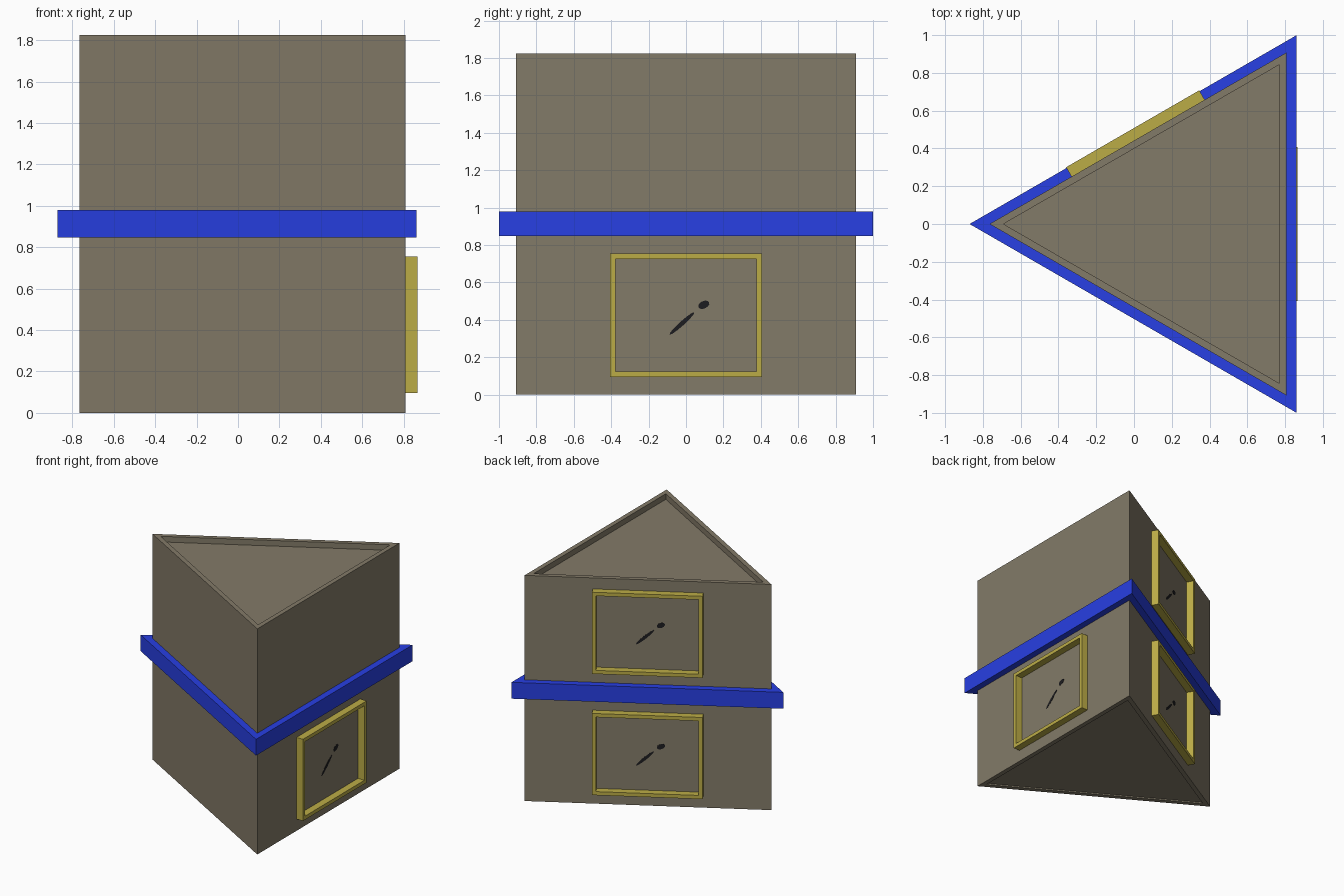
import bpy, bmesh, math
from mathutils import Matrix

if "Cube" in bpy.data.objects:
    bpy.data.objects.remove(bpy.data.objects["Cube"])

CX = 0.284           # centroid of the triangular plan
WALL_R = 0.5245      # inradius of the walls
BAND_R = 0.5773      # inradius of the band


def material(name, rgb):
    m = bpy.data.materials.new(name)
    m.diffuse_color = (*rgb, 1)
    m.use_nodes = True
    m.node_tree.nodes["Principled BSDF"].inputs["Base Color"].default_value = m.diffuse_color
    return m


STONE = material("grey brown", (0.226, 0.196, 0.138))
BLUE = material("blue", (0.021, 0.050, 0.77))
YELLOW = material("mustard", (0.50, 0.415, 0.062))
BLACK = material("black", (0.012, 0.012, 0.014))


def finish(name, bm, mat):
    bmesh.ops.recalc_face_normals(bm, faces=bm.faces[:])
    me = bpy.data.meshes.new(name)
    bm.to_mesh(me)
    bm.free()
    me.materials.append(mat)
    ob = bpy.data.objects.new(name, me)
    bpy.context.collection.objects.link(ob)
    return ob


def prism(name, inradius, z0, z1, mat, rim=0, top=0, bottom=0):
    """Triangular prism; optional rim width with recessed ends."""
    def ring(r, z):
        return [bm.verts.new((CX + 2 * r * math.cos(a), 2 * r * math.sin(a), z))
                for a in (math.pi, -math.pi / 3, math.pi / 3)]
    bm = bmesh.new()
    rings = [ring(inradius, z0), ring(inradius, z1)]
    if rim:
        r = inradius - rim
        rings = ([ring(r, z0 + bottom), ring(r, z0)] + rings
                 + [ring(r, z1), ring(r, z1 - top)])
    for a, b in zip(rings, rings[1:]):
        for i in range(3):
            j = (i + 1) % 3
            bm.faces.new((a[i], a[j], b[j], b[i]))
    bm.faces.new(rings[0])
    bm.faces.new(rings[-1])
    return finish(name, bm, mat)


def on_wall(angle, z):
    """Local frame on a wall: x outward, y to the right, z up."""
    return (Matrix.Translation((CX, 0, z)) @ Matrix.Rotation(angle, 4, 'Z')
            @ Matrix.Translation((WALL_R, 0, 0)))


def window(name, angle, z, marks):
    place = on_wall(angle, z)
    # frame as a rectangular ring swept outward
    bm = bmesh.new()
    loops = []
    for w, h, d in ((0.407, 0.33, 0), (0.407, 0.33, 0.0575),
                    (0.378, 0.301, 0.0575), (0.378, 0.301, 0)):
        loops.append([bm.verts.new((d, sx * w, sz * h))
                      for sx, sz in ((-1, -1), (1, -1), (1, 1), (-1, 1))])
    for k in range(4):
        a, b = loops[k], loops[(k + 1) % 4]
        for i in range(4):
            j = (i + 1) % 4
            bm.faces.new((a[i], a[j], b[j], b[i]))
    finish(name + "_frame", bm, YELLOW).matrix_world = place
    # dark pane lying just under the wall surface
    bm = bmesh.new()
    bm.faces.new([bm.verts.new((-0.002, sx * 0.378, sz * 0.301))
                  for sx, sz in ((-1, -1), (1, -1), (1, 1), (-1, 1))])
    finish(name + "_pane", bm, BLACK).matrix_world = place
    # dark marks showing through: a slanted stroke and a spot
    for part, cy, cz, ly, lz, tilt in marks:
        bm = bmesh.new()
        bmesh.ops.create_cone(bm, cap_ends=True, segments=12, radius1=1, radius2=1, depth=1)
        bm.transform(Matrix.Translation((0, cy, cz))
                     @ Matrix.Rotation(math.radians(tilt), 4, 'X')
                     @ Matrix.Diagonal((0.003, ly, lz, 1))
                     @ Matrix.Rotation(math.pi / 2, 4, 'Y'))
        finish(name + "_" + part, bm, BLACK).matrix_world = place


MARKS = (("stroke", -0.022, -0.045, 0.09, 0.012, 42),
         ("spot", 0.095, 0.055, 0.032, 0.02, 25))

# two storeys with recessed roof and underside, and the band between them
prism("lower_storey", WALL_R, 0, 0.848, STONE, 0.037, 0.04, 0.01)
prism("upper_storey", WALL_R, 0.98, 1.824, STONE, 0.037, 0.045, 0.01)
prism("middle_band", BAND_R, 0.848, 0.98, BLUE)

# windows: one on the right wall, two on the back left wall
window("right_window", 0, 0.425, MARKS)
window("back_lower_window", math.radians(120), 0.425, MARKS)
window("back_upper_window", math.radians(120), 1.405, MARKS)
